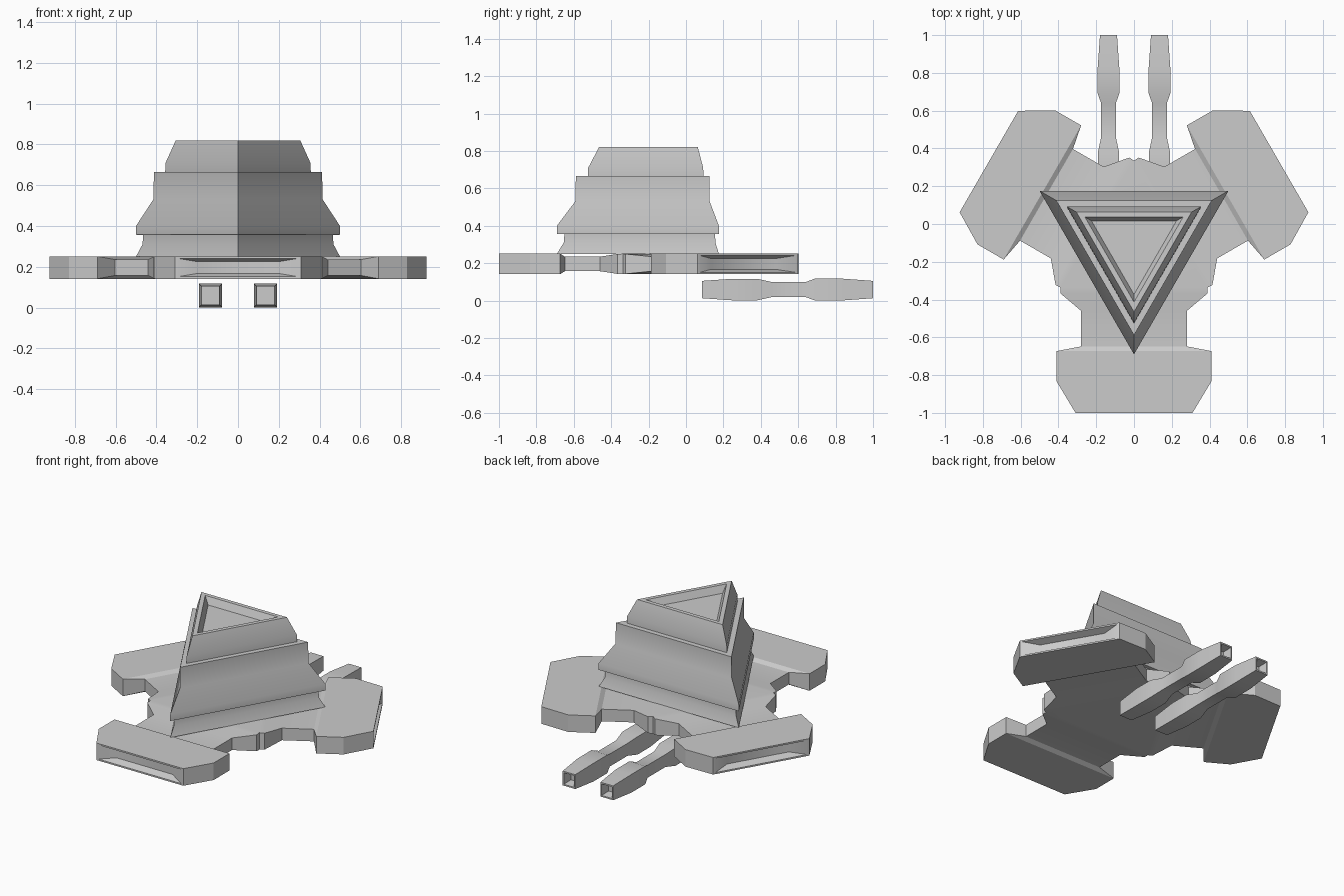
import bpy, bmesh
from math import sin, cos, radians, sqrt
from mathutils import Vector

if "Cube" in bpy.data.objects:
    bpy.data.objects.remove(bpy.data.objects["Cube"])

CY = -0.113  # centre of the threefold symmetry


def loft(bm, rings, cap_start=True):
    loops = [[bm.verts.new(p) for p in ring] for ring in rings]
    n = len(loops[0])
    for a, b in zip(loops, loops[1:]):
        for i in range(n):
            j = (i + 1) % n
            bm.faces.new((a[i], a[j], b[j], b[i]))
    if cap_start:
        bm.faces.new(loops[0][::-1])
    bm.faces.new(loops[-1])


def finish(bm, name):
    bmesh.ops.recalc_face_normals(bm, faces=bm.faces)
    me = bpy.data.meshes.new(name)
    bm.to_mesh(me)
    bm.free()
    ob = bpy.data.objects.new(name, me)
    bpy.context.collection.objects.link(ob)
    bpy.ops.object.select_all(action='DESELECT')
    ob.select_set(True)
    bpy.context.view_layer.objects.active = ob
    bpy.ops.object.shade_smooth_by_angle(angle=radians(30))


# three-armed base: (radius, half width, half thickness), ending in a recessed slot
ARM = [(0, 0, .055), (.224, .224 * sqrt(3), .055), (.254, .39, .053),
       (.347, .28, .039), (.535, .28, .039), (.56, .41, .055), (.72, .41, .055),
       (.887, .31, .055), (.887, .295, .045), (.84, .2, .029)]
bm = bmesh.new()
for ang in (-90, 30, 150):
    c, s = cos(radians(ang)), sin(radians(ang))
    rings = []
    for r, w, h in ARM:
        rings.append([(r * c - u * w * s, CY + r * s + u * w * c, .196 + v * h)
                      for u, v in ((-1, -1), (1, -1), (1, 1), (-1, 1))])
    loft(bm, rings, False)
bmesh.ops.remove_doubles(bm, verts=bm.verts, dist=.0005)
bmesh.ops.dissolve_degenerate(bm, edges=bm.edges, dist=.0005)
# remove inner walls where the three sectors meet
bm.normal_update()
inner = [f for f in bm.faces if abs(f.normal.z) < .1
         and (f.calc_center_median() - Vector((0, CY, .196))).length < .3]
bmesh.ops.delete(bm, geom=inner, context='FACES')
finish(bm, "three_arm_base")

# stepped triangular tower: (half width, z), with a recessed top
TOWER = [(.5, .25), (.468, .31), (.465, .355), (.5, .357), (.5, .40), (.415, .53),
         (.412, .665), (.357, .665), (.355, .71), (.305, .82), (.26, .82), (.225, .775)]
bm = bmesh.new()
loft(bm, [[(w / cos(radians(30)) * cos(radians(a)),
            CY + w / cos(radians(30)) * sin(radians(a)), z)
           for a in (-90, 30, 150)] for w, z in TOWER])
finish(bm, "triangular_tower")

# pair of square barrels below the base: (y, half size), with hollow muzzles
BARREL = [(.085, .045), (.25, .056), (.38, .056), (.46, .039), (.64, .039),
          (.69, .057), (.83, .057), (1, .045), (1, .036), (.94, .028)]
for side, name in ((-1, "left_barrel"), (1, "right_barrel")):
    bm = bmesh.new()
    loft(bm, [[(side * .135 + u * h, y, .059 + v * h * 1.03)
               for u, v in ((-1, -1), (1, -1), (1, 1), (-1, 1))] for y, h in BARREL])
    finish(bm, name)
